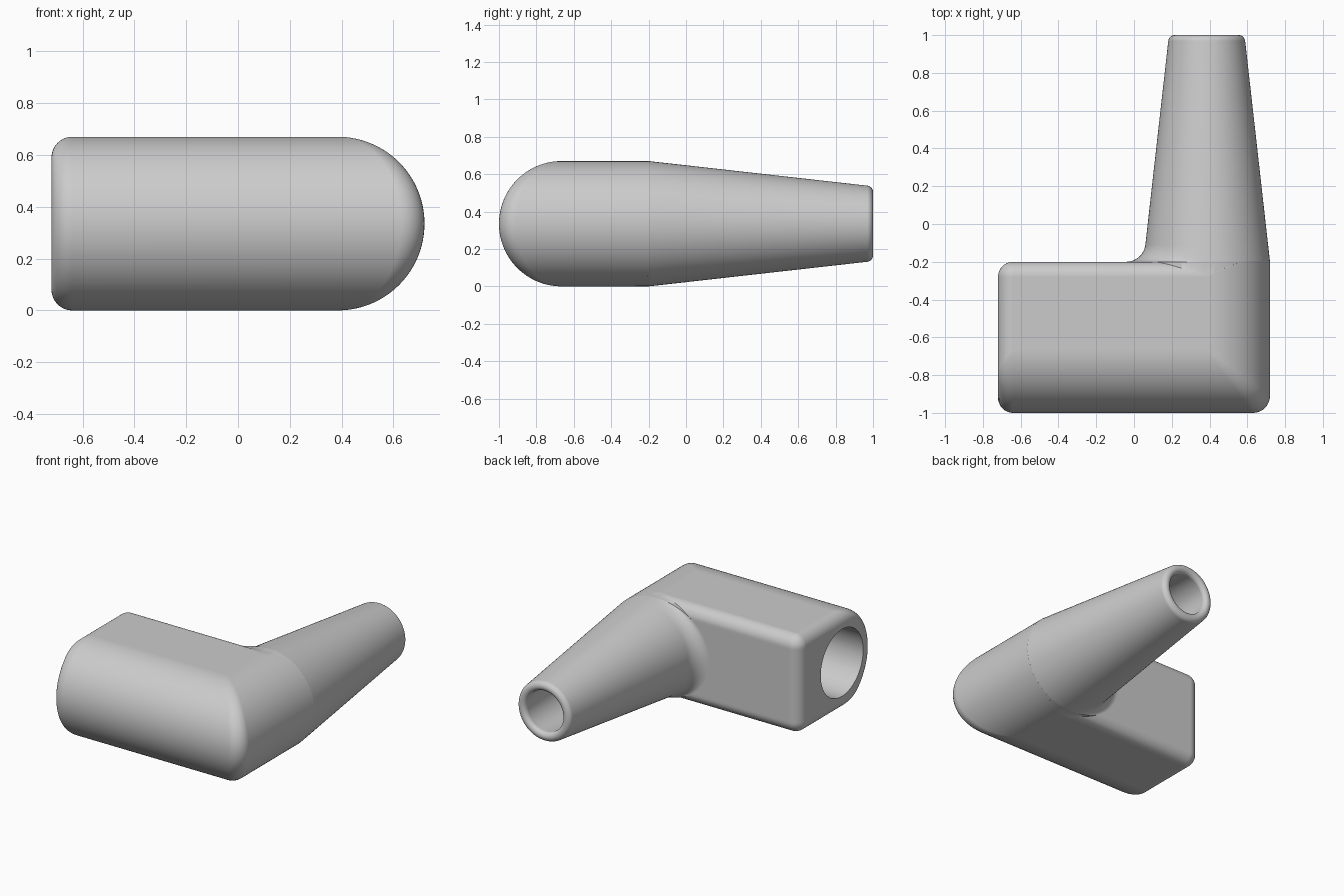
import bpy
import bmesh
from math import sin, cos, pi, sqrt, radians

cube = bpy.data.objects.get("Cube")
if cube:
    bpy.data.objects.remove(cube, do_unlink=True)

R = 0.335            # pipe radius, also half the height
AX, AY = 0.385, -0.665   # axis of the arm in x, axis of the block in y
LEFT, BACK = -0.72, -0.2
ROUND = 0.08
STEPS = 96

grey = bpy.data.materials.new("plain grey")
grey.use_nodes = True
grey.diffuse_color = (0.6, 0.6, 0.6, 1)
grey.node_tree.nodes["Principled BSDF"].inputs["Base Color"].default_value = (0.6, 0.6, 0.6, 1)


def loft(name, rings):
    """Skin a list of equal closed rings and cap both ends."""
    bm = bmesh.new()
    loops = [[bm.verts.new(p) for p in ring] for ring in rings]
    n = len(loops[0])
    for a, b in zip(loops, loops[1:]):
        for i in range(n):
            j = (i + 1) % n
            bm.faces.new((a[i], a[j], b[j], b[i]))
    bm.faces.new(loops[0])
    bm.faces.new(loops[-1])
    bmesh.ops.remove_doubles(bm, verts=bm.verts, dist=0.00002)
    bmesh.ops.recalc_face_normals(bm, faces=bm.faces)
    mesh = bpy.data.meshes.new(name)
    bm.to_mesh(mesh)
    bm.free()
    mesh.materials.append(grey)
    obj = bpy.data.objects.new(name, mesh)
    bpy.context.collection.objects.link(obj)
    return obj


def edge_arc(t, r):
    """Inset of a rounded edge of radius r at distance t from the face."""
    t = min(t, r)
    return r - sqrt(max(0, r * r - (r - t) ** 2))


def block_slice(angle):
    """Horizontal slice of the block: a rectangle with rounded corners."""
    z = R - R * cos(angle)
    reach = R * sin(angle)
    inset = edge_arc(min(z, 2 * R - z), ROUND)
    x0, x1 = LEFT + inset, AX + reach
    y0, y1 = AY - reach, BACK - inset
    soft = max(ROUND - inset, 0.001)
    mitre = max(0.09 * sin(angle), 0.001)
    corners = [(x0, y0, soft, 1, 1, pi), (x1, y0, mitre, -1, 1, 1.5 * pi),
               (x1, y1, 0.001, -1, -1, 0), (x0, y1, soft, 1, -1, pi / 2)]
    ring = []
    for x, y, r, sx, sy, start in corners:
        for k in range(9):
            a = start + k * pi / 16
            ring.append((x + sx * r + r * cos(a), y + sy * r + r * sin(a), z))
    return ring


def arm_ring(y, r, flare=0):
    """Ring around the arm axis; flare widens it on the inner side of the bend."""
    ring = []
    for i in range(STEPS):
        a = 2 * pi * i / STEPS
        rr = r + flare * max(0, -cos(a)) ** 2
        ring.append((AX + rr * cos(a), y, R + rr * sin(a)))
    return ring


def block_ring(x, r):
    return [(x, AY + r * cos(2 * pi * i / STEPS), R + r * sin(2 * pi * i / STEPS))
            for i in range(STEPS)]


def cone(y):
    return R + (0.2 - R) * (y - BACK) / (1 - BACK)


# Block with a half-round front and a half-round outer side
body = loft("elbow_body", [block_slice(pi * i / 64) for i in range(65)])

# Tapered arm, with a fillet in the bend and a rounded tip
FILLET, LIP = 0.09, 0.03
arm_rings = [arm_ring(AY, R - 0.002), arm_ring(BACK - 0.09, R - 0.0005, FILLET * 0.9),
             arm_ring(BACK, R - 0.0003, FILLET)]
for k in range(1, 13):
    t = FILLET * (1 - cos(k * pi / 24))
    arm_rings.append(arm_ring(BACK + t, cone(BACK + t), edge_arc(t, FILLET)))
for k in range(9):
    a = k * pi / 16
    y = 1 - LIP + LIP * sin(a)
    arm_rings.append(arm_ring(y, cone(y) - LIP * (1 - cos(a))))
arm = loft("tapered_arm", arm_rings)

# Bore through the block, ending in a dome at the bend
BORE = 0.23
bore_rings = [block_ring(LEFT - 0.1, BORE)]
for k in range(16):
    a = k * pi / 32
    bore_rings.append(block_ring(AX + BORE * sin(a), BORE * cos(a)))
block_bore = loft("block_bore", bore_rings)

# Bore through the arm, flaring at the tip
arm_bore_rings = [arm_ring(AY, 0.2), arm_ring(BACK, 0.2)]
for k in range(9):
    a = k * pi / 16
    arm_bore_rings.append(arm_ring(1 - LIP + LIP * sin(a), 0.14 + LIP * (1 - cos(a))))
arm_bore_rings.append(arm_ring(1.1, 0.17))
arm_bore = loft("arm_bore", arm_bore_rings)

# Join the parts and cut the passage
bpy.context.view_layer.objects.active = body
for tool, operation in ((arm, 'UNION'), (block_bore, 'DIFFERENCE'), (arm_bore, 'DIFFERENCE')):
    tool.hide_render = True
    mod = body.modifiers.new(tool.name, 'BOOLEAN')
    mod.operation = operation
    mod.solver = 'EXACT'
    mod.object = tool
    bpy.ops.object.modifier_apply(modifier=mod.name)
    bpy.data.objects.remove(tool, do_unlink=True)

# Smooth shading with crisp bore rims
bpy.ops.object.select_all(action='DESELECT')
body.select_set(True)
bpy.ops.object.shade_smooth_by_angle(angle=radians(35))
weighted = body.modifiers.new("even_shading", 'WEIGHTED_NORMAL')
weighted.keep_sharp = True
